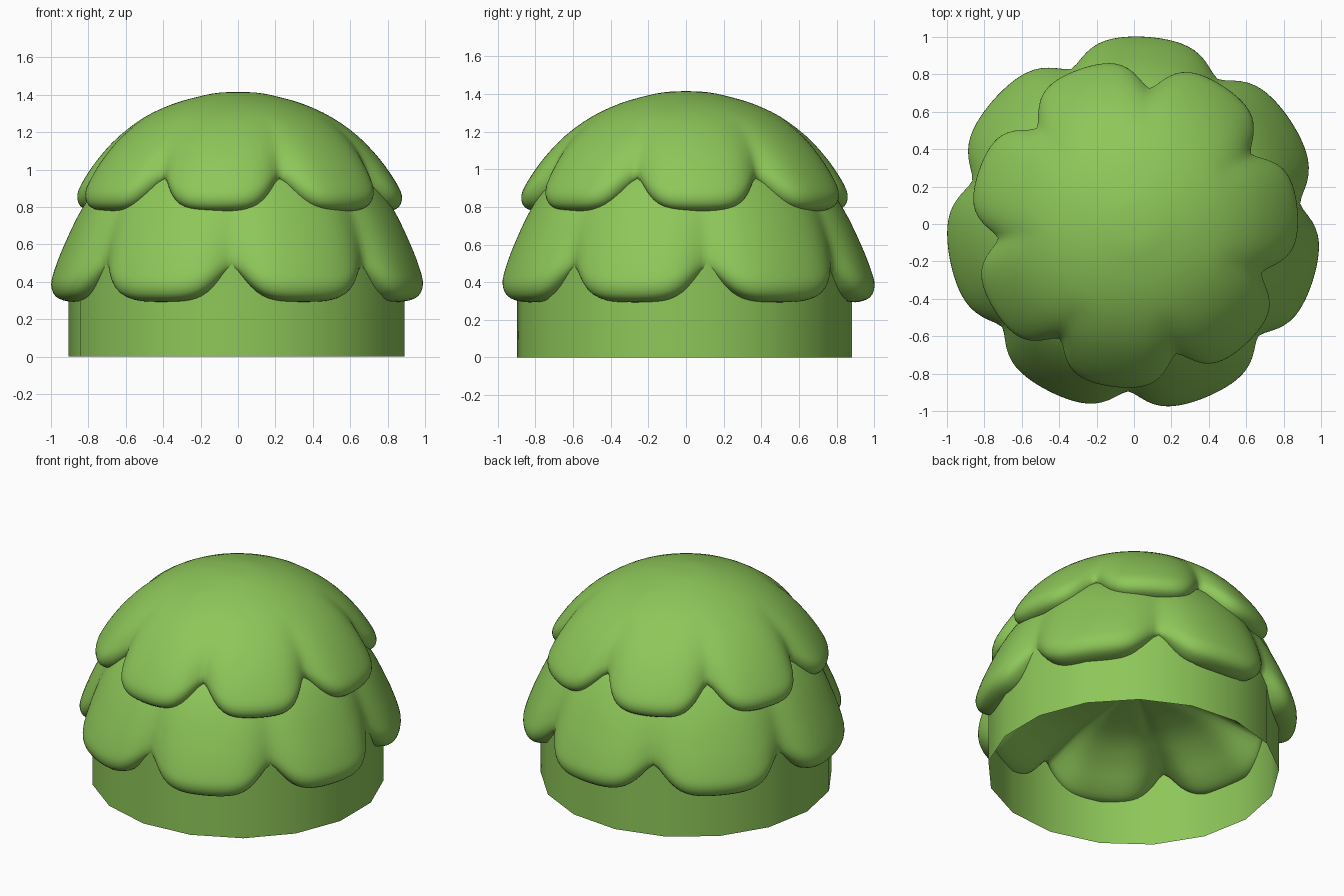
import bpy, bmesh, math
from mathutils import Vector

if "Cube" in bpy.data.objects:
    bpy.data.objects.remove(bpy.data.objects["Cube"])

green = bpy.data.materials.new("leaf green")
green.diffuse_color = (0.27, 0.57, 0.10, 1)
green.use_nodes = True
green.node_tree.nodes["Principled BSDF"].inputs["Base Color"].default_value = green.diffuse_color

STEPS = 24      # angular steps per petal
SUB = 3         # smoothing steps per profile segment


def smooth_profile(pts):
    """Catmull-Rom through (r, z) points."""
    p = [Vector(pts[0])] + [Vector(q) for q in pts] + [Vector(pts[-1])]
    out = []
    for i in range(1, len(p) - 2):
        a, b, c, d = p[i - 1:i + 3]
        for k in range(SUB):
            t = k / SUB
            out.append(0.5 * (2 * b + (c - a) * t + (2 * a - 5 * b + 4 * c - d) * t * t
                              + (3 * b - a - 3 * c + d) * t ** 3))
    return out + [p[-1]]


def finish(name, bm, angle):
    bmesh.ops.remove_doubles(bm, verts=bm.verts, dist=1e-4)
    me = bpy.data.meshes.new(name)
    bm.to_mesh(me)
    bm.free()
    ob = bpy.data.objects.new(name, me)
    bpy.context.collection.objects.link(ob)
    me.materials.append(green)
    bpy.ops.object.select_all(action='DESELECT')
    ob.select_set(True)
    bpy.context.view_layer.objects.active = ob
    bpy.ops.object.shade_smooth_by_angle(angle=math.radians(angle))


def scalloped_layer(name, petal, notch, notch_angles):
    """Surface of revolution blending a petal profile into a notch profile."""
    pp, nn = smooth_profile(petal), smooth_profile(notch)
    bm = bmesh.new()
    cols = []
    ends = notch_angles[1:] + [notch_angles[0] + 360]
    for a0, a1 in zip(notch_angles, ends):
        for k in range(STEPS):
            f = k / STEPS
            off = 2 * min(f, 1 - f)                 # 0 at notch, 1 at petal centre
            g = 1 - math.exp(-(off / 0.3) ** 1.6)
            a = math.radians(a0 + f * (a1 - a0))
            col = []
            for p, n in zip(pp, nn):
                r, z = n.lerp(p, g)
                r = max(r, 0)
                col.append(bm.verts.new((r * math.cos(a), r * math.sin(a), z)))
            cols.append(col)
    for c, d in zip(cols, cols[1:] + cols[:1]):
        for j in range(len(c) - 1):
            bm.faces.new((c[j], c[j + 1], d[j + 1], d[j]))
    finish(name, bm, 80)


# open round wall at the bottom
SIDES = 17
bm = bmesh.new()
rings = [[bm.verts.new((0.905 * math.cos(a), 0.893 * math.sin(a) - 0.008, z))
          for a in (math.pi + i * math.tau / SIDES for i in range(SIDES))]
         for z in (0, 0.51)]
for i in range(SIDES):
    j = (i + 1) % SIDES
    bm.faces.new((rings[0][i], rings[0][j], rings[1][j], rings[1][i]))
finish("base_wall", bm, 40)

# lower leaf skirt with its hollow underside
scalloped_layer(
    "lower_leaves",
    [(.45, 1.14), (.69, .98), (.83, .80), (.93, .60), (.985, .46), (1.003, .38), (.98, .32),
     (.92, .295), (.86, .30), (.78, .35), (.65, .45), (.45, .54), (0, .60)],
    [(.45, 1.14), (.685, .98), (.805, .80), (.865, .66), (.89, .57), (.895, .52), (.89, .49),
     (.875, .475), (.85, .475), (.78, .49), (.65, .52), (.45, .56), (0, .60)],
    [268, 318, 367, 420, 472, 525, 578])

# upper leaf dome
scalloped_layer(
    "upper_leaves",
    [(0, 1.415), (.1, 1.411), (.2, 1.393), (.35, 1.35), (.5, 1.28), (.64, 1.18), (.755, 1.06),
     (.84, .94), (.877, .86), (.862, .80), (.80, .775), (.74, .79), (.66, .86)],
    [(0, 1.415), (.1, 1.411), (.2, 1.393), (.35, 1.35), (.5, 1.28), (.62, 1.18), (.685, 1.10),
     (.72, 1.03), (.73, .99), (.725, .96), (.705, .945), (.68, .945), (.62, .96)],
    [186, 237, 288, 339, 391, 443.5, 495.5])
